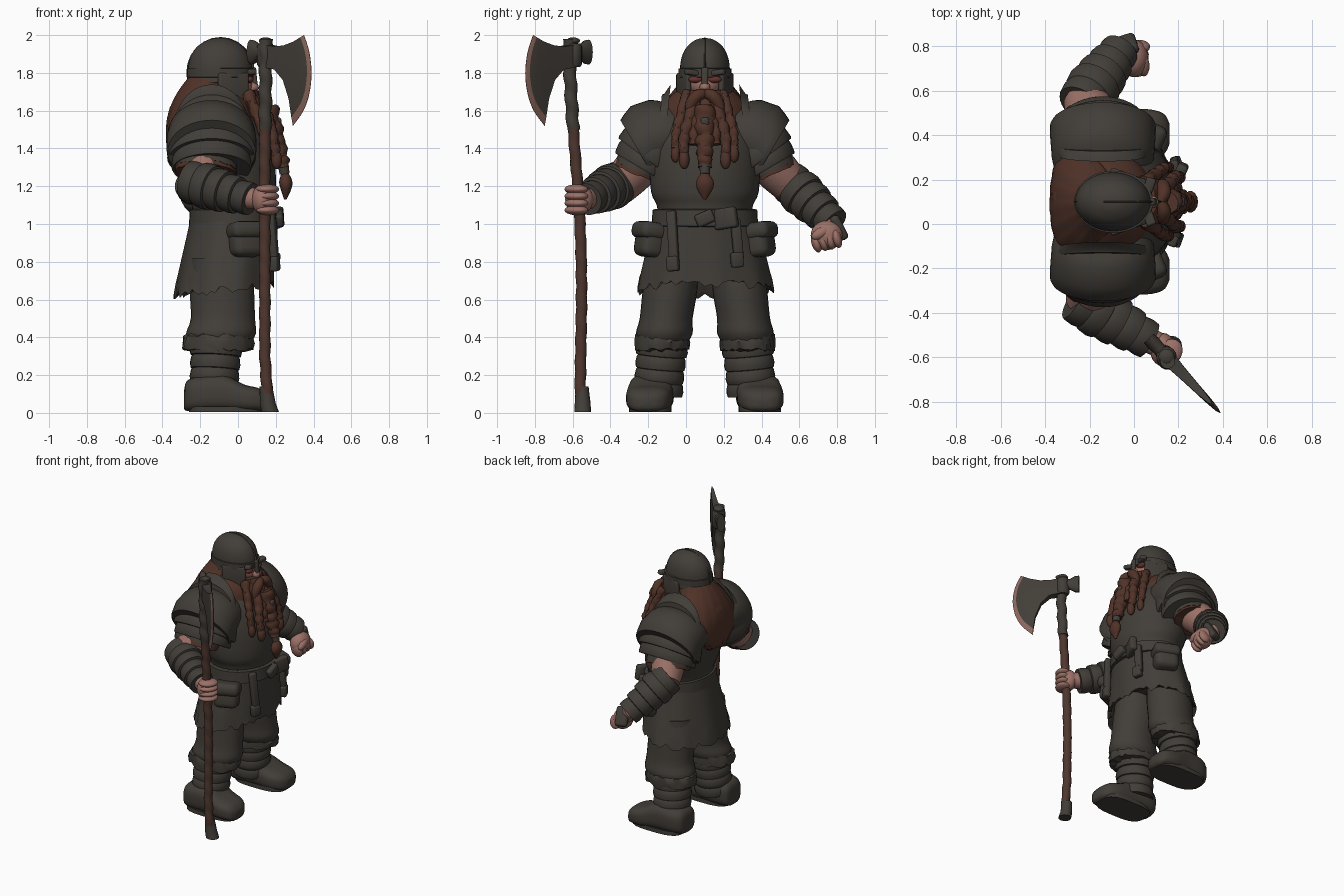
import bpy, bmesh, math, random
from mathutils import Vector, Matrix

if "Cube" in bpy.data.objects:
    bpy.data.objects.remove(bpy.data.objects["Cube"])
random.seed(4)
MID = 0.10  # the body's plane of symmetry in y (it faces +x)

def material(name, col):
    m = bpy.data.materials.new(name)
    m.diffuse_color = (*col, 1)
    m.use_nodes = True
    m.node_tree.nodes["Principled BSDF"].inputs["Base Color"].default_value = m.diffuse_color
    return m

IRON = material("dark grey leather and iron", (0.054, 0.047, 0.039))
HAIR = material("red brown hair", (0.08, 0.032, 0.021))
WOOD = material("brown wood", (0.077, 0.037, 0.027))
SKIN = material("skin", (0.33, 0.165, 0.135))
EDGE = material("blade edge", (0.25, 0.13, 0.105))
EYE = material("eye red", (0.13, 0.03, 0.025))

def finish(name, bm, *mats, angle=42):
    bmesh.ops.recalc_face_normals(bm, faces=bm.faces[:])
    me = bpy.data.meshes.new(name)
    bm.to_mesh(me)
    bm.free()
    for m in mats:
        me.materials.append(m)
    for p in me.polygons:
        p.use_smooth = True
    me.set_sharp_from_angle(angle=math.radians(angle))
    ob = bpy.data.objects.new(name, me)
    bpy.context.collection.objects.link(ob)
    return ob

def resample(s, k):
    """Catmull-Rom refinement of a section list."""
    out = []
    for i in range(len(s) - 1):
        p = [Vector(s[j]) for j in (max(i - 1, 0), i, i + 1, min(i + 2, len(s) - 1))]
        for j in range(k):
            t = j / k
            out.append(0.5 * (2 * p[1] + (p[2] - p[0]) * t + (2 * p[0] - 5 * p[1] + 4 * p[2] - p[3]) * t * t
                              + (3 * p[1] - p[0] - 3 * p[2] + p[3]) * t ** 3))
    return out + [Vector(s[-1])]

def tube(name, secs, mat, n=28, axis=None, ref=(1, 0, 0), k=1, shape=None):
    """Loft ellipses (x, y, z, half_u, half_v); shape(i, angle) -> (scale, shift along axis)."""
    secs = resample(secs, k)
    bm = bmesh.new()
    rings, cen = [], [Vector(q[:3]) for q in secs]
    for i, q in enumerate(secs):
        t = Vector(axis) if axis else cen[min(i + 1, len(cen) - 1)] - cen[max(i - 1, 0)]
        t.normalize()
        u = (Vector(ref) - t * t.dot(Vector(ref))).normalized()
        v = t.cross(u)
        ring = []
        for j in range(n):
            a = 2 * math.pi * j / n
            f, d = shape(i, a) if shape else (1, 0)
            ring.append(bm.verts.new(cen[i] + u * q[3] * f * math.cos(a) + v * q[4] * f * math.sin(a) + t * d))
        rings.append(ring)
    for r0, r1 in zip(rings, rings[1:]):
        for j in range(n):
            bm.faces.new((r0[j], r0[(j + 1) % n], r1[(j + 1) % n], r1[j]))
    for ring, c in ((rings[0], cen[0]), (rings[-1], cen[-1])):
        cv = bm.verts.new(c)
        for j in range(n):
            bm.faces.new((ring[j], ring[(j + 1) % n], cv))
    return finish(name, bm, mat)

def blob(name, loc, size, mat, rot=(0, 0, 0)):
    bm = bmesh.new()
    bmesh.ops.create_uvsphere(bm, u_segments=20, v_segments=12, radius=1)
    ob = finish(name, bm, mat)
    ob.location, ob.scale, ob.rotation_euler = loc, size, rot

def box(name, loc, size, mat, rot=(0, 0, 0), bev=0.015):
    bm = bmesh.new()
    bmesh.ops.create_cube(bm, size=1, matrix=Matrix.Diagonal((*size, 1)))
    bmesh.ops.bevel(bm, geom=bm.edges[:], offset=bev, segments=3, affect='EDGES', profile=0.5)
    ob = finish(name, bm, mat)
    ob.location, ob.rotation_euler = loc, rot

def ragged(amount, shift=0.0):
    return lambda i, a: (1 + random.uniform(-amount, amount), random.uniform(-shift, shift))

def squarish(i, a):
    return (abs(math.cos(a)) ** 3.2 + abs(math.sin(a)) ** 3.2) ** (-1 / 3.2), 0

def braid(name, pts, r0, r1):
    secs = resample(pts, 8)
    rad = [(r0 + (r1 - r0) * i / len(secs)) * (0.8 + 0.2 * abs(math.sin(i * 0.7))) for i in range(len(secs))]
    tube(name, [(*p, r, r) for p, r in zip(secs, rad)], HAIR, n=10, shape=lambda i, a: (1 + 0.1 * math.sin(2 * a + i), 0))

def banded(name, p0, p1, radii, mat):
    """Overlapping strap bands along a limb."""
    p0, p1, m = Vector(p0), Vector(p1), len(radii)
    secs = []
    for i, r in enumerate(radii):
        for f, g in ((0, 0.95), (0.12, 0.99), (0.6, 1.03), (0.95, 0.99)):
            secs.append((*p0.lerp(p1, (i + f) / m), r * g, r * g))
    tube(name, secs, mat, axis=p1 - p0)

# torso and tunic skirt
tube("torso", [(-.03, MID, 1.0, .21, .24), (-.03, MID, 1.1, .215, .255), (-.035, MID, 1.17, .235, .285),
               (-.07, MID, 1.35, .262, .295), (-.11, MID, 1.5, .245, .29), (-.14, MID, 1.58, .215, .25),
               (-.14, MID, 1.65, .17, .19), (-.12, MID, 1.72, .1, .11)], IRON, n=40, axis=(0, 0, 1), k=3)
def hem(i, a):
    w = min(i, 10) / 10
    tips = random.uniform(-.03, .015) if i in (9, 10) else 0
    return 1 + 0.015 * w * math.sin(9 * a), tips - (0.02 + 0.03 * math.cos(a)) * -w
skirt = [(-.025 - .05 * t, MID, 1.08 - .44 * t, .215 + .05 * t, .262 + .1 * t) for t in (i / 10 for i in range(11))]
tube("tunic_skirt", skirt + [(-.075, MID, .65, .24, .335), (-.07, MID, .8, .2, .27)], IRON, n=72, axis=(0, 0, 1), shape=hem)
tube("belt", [(-.025, MID, z, .215 + d, .262 + d) for z, d in ((.985, 0), (.99, .02), (1.075, .015), (1.08, 0))],
     IRON, n=40, axis=(0, 0, 1))
box("buckle", (.2, .21, 1.03), (.05, .13, .11), IRON, (.15, 0, -.4))
box("belt_knot", (.215, .1, 1.03), (.05, .1, .07), IRON, (.4, 0, 0))
for y, z, l in ((-.07, .93, .28), (.27, .92, .22)):
    box("hanging_strap", (.185, y, z), (.04, .05, l), IRON, (.08, -.05, (MID - y) * -2), .01)
    box("strap_end", (.195, y, z - l / 2), (.045, .065, .08), IRON, (.08, 0, (MID - y) * -2), .012)

for s in (-1, 1):
    Y = lambda o: MID + s * o
    # trouser leg, fur cuff, wrapped boot
    tube("trouser_leg", [(-.09, Y(.17), .82, .16, .14), (-.085, Y(.185), .65, .17, .145), (-.08, Y(.205), .5, .17, .14),
                         (-.09, Y(.215), .42, .185, .15), (-.1, Y(.22), .36, .16, .12)], IRON, axis=(0, 0, 1), k=3)
    tube("fur_cuff", [(-.105, Y(.225), z, a, b) for z, a, b in ((.43, .14, .11), (.41, .18, .14), (.37, .19, .145),
         (.335, .185, .14), (.33, .14, .11))], IRON, n=40, axis=(0, 0, 1), shape=ragged(.05, .008))
    banded("boot_shaft", (-.115, Y(.225), .37), (-.13, Y(.25), .09), (.135, .13, .128, .13), IRON)
    tube("boot_foot", [(-.285, Y(.275), .07, .05, .05), (-.27, Y(.275), .09, .09, .08), (-.2, Y(.28), .1, .115, .095),
                       (-.08, Y(.285), .105, .118, .1), (.03, Y(.295), .078, .122, .073), (.1, Y(.3), .07, .11, .064),
                       (.14, Y(.305), .06, .085, .052), (.16, Y(.305), .055, .045, .03)],
         IRON, axis=(1, 0, 0), ref=(0, 1, 0), k=3, shape=squarish)
    tube("boot_sole", [(-.06, Y(.29), z, .2, .112) for z in (.004, .035)], IRON, axis=(0, 0, 1), shape=squarish)
    # belt pouch
    box("pouch", (.04, Y(.29), .91), (.17, .13, .17), IRON, (s * .15, 0, -s * .4), .04)
    box("pouch_flap", (.043, Y(.295), .965), (.19, .145, .09), IRON, (s * .15, 0, -s * .4), .035)
    # layered pauldron over a sleeve with a brown rim
    def plate(name, secs, axis):
        e = secs[-1]
        secs = secs + [(e[0] + axis[1] * .012, e[1] + axis[2] * .012, e[2] - .006, e[3] - .006)]
        tube(name, [(-.14, Y(o), z, a, b) for o, z, a, b in secs], IRON, n=40, axis=(0, s * axis[1], axis[2]))
    plate("shoulder_flange", [(.205, 1.5, .2, .24), (.235, 1.49, .215, .2)], (0, 1, .1))
    plate("shoulder_dome", [(.1, 1.49, .2, .17), (.16, 1.487, .22, .195), (.2, 1.483, .23, .2), (.29, 1.45, .237, .202),
                            (.325, 1.41, .238, .2), (.34, 1.39, .238, .198)], (0, .85, -.5))
    plate("shoulder_plate_middle", [(.24, 1.44, .215, .175), (.275, 1.39, .23, .19), (.3, 1.35, .235, .193)], (0, .6, -.8))
    plate("shoulder_plate_lower", [(.29, 1.39, .195, .155), (.31, 1.34, .208, .17), (.325, 1.3, .212, .172)], (0, .5, -.85))
    for nm, mat, z0, z1, r in (("sleeve", IRON, 1.4, 1.285, .15), ("sleeve_rim", HAIR, 1.3, 1.268, .148)):
        tube(nm, [(-.17, Y(.355 - (z - 1.28) * .4), z, r * 1.1, r * .86) for z in (z0, (z0 + z1) / 2, z1)],
             mat, axis=(-.05, s * .4, -.9), shape=ragged(.015, .005))
    # beard braids, moustache, eyes, cheek guards
    braid("beard_braid_inner", [(.1, Y(.04), 1.67), (.16, Y(.085), 1.55), (.185, Y(.11), 1.45), (.2, Y(.11), 1.36)], .036, .028)
    braid("beard_braid_outer", [(.05, Y(.09), 1.7), (.1, Y(.125), 1.58), (.135, Y(.15), 1.48), (.15, Y(.155), 1.4)], .033, .024)
    braid("beard_strand", [(.12, Y(.02), 1.62), (.17, Y(.05), 1.52), (.19, Y(.055), 1.42)], .036, .03)
    blob("braid_tip_inner", (.205, Y(.11), 1.34), (.028, .028, .05), HAIR)
    blob("braid_tip_outer", (.155, Y(.155), 1.37), (.025, .025, .045), HAIR)
    tube("moustache", [(.12, Y(0), 1.69, .02, .025), (.135, Y(.04), 1.68, .032, .032), (.13, Y(.075), 1.63, .03, .03),
                       (.14, Y(.09), 1.56, .008, .008)], HAIR, n=12, k=3, ref=(1, 0, .1))
    blob("eye", (.062, Y(.05), 1.765), (.02, .038, .018), EYE)
    box("cheek_guard", (-.025, Y(.112), 1.725), (.17, .03, .15), IRON, (0, 0, -s * .35), .012)
    box("brow", (.062, Y(.055), 1.8), (.045, .11, .03), IRON, (s * .15, 0, -s * .35), .01)

# head, hair and helmet
blob("head", (-.08, MID, 1.71), (.14, .112, .15), HAIR)
blob("face", (-.005, MID, 1.74), (.083, .085, .07), SKIN)
blob("nose", (.08, MID, 1.725), (.03, .028, .028), SKIN)
tube("back_hair", [(-.15, MID, 1.8, .09, .1), (-.17, MID, 1.74, .12, .14), (-.21, MID, 1.66, .13, .2),
                   (-.27, MID, 1.56, .105, .24), (-.31, MID, 1.46, .07, .23), (-.325, MID, 1.38, .05, .16),
                   (-.325, MID, 1.33, .035, .08)], HAIR, n=48, axis=(0, 0, 1), k=3,
     shape=lambda i, a: (1 + .02 * math.sin(16 * a), random.uniform(-.02, .02) if i > 15 else 0))
tube("shoulder_hair", [(-.14, MID, 1.54, .235, .25), (-.14, MID, 1.62, .22, .23), (-.13, MID, 1.68, .17, .18),
                       (-.12, MID, 1.73, .1, .12)], HAIR, n=36, axis=(0, 0, 1), k=3)
tube("helmet", [(-.095, MID, z, a, a * .78) for z, a in ((1.785, .165), (1.8, .17), (1.85, .166), (1.9, .15),
     (1.94, .12), (1.965, .083), (1.98, .045), (1.984, .01))], IRON, n=36, axis=(0, 0, 1), k=3)
tube("helmet_band", [(-.092, MID, z, a, a * .79) for z, a in ((1.775, .16), (1.777, .177), (1.822, .177), (1.825, .165))],
     IRON, n=36, axis=(0, 0, 1))
tube("neck_guard", [(-.11, MID, 1.79, .15, .13), (-.12, MID, 1.75, .15, .132), (-.12, MID, 1.745, .13, .12)],
     IRON, axis=(0, 0, 1))
blob("helmet_crest", (-.092, MID, 1.8), (.182, .014, .19), IRON)
box("nose_guard", (.088, MID, 1.77), (.025, .035, .12), IRON, (0, -.1, 0), .01)
# beard and central braid
tube("beard", [(.03, MID, 1.71, .07, .1), (.06, MID, 1.64, .08, .12), (.09, MID, 1.54, .08, .11), (.13, MID, 1.45, .06, .075),
               (.16, MID, 1.38, .03, .03)], HAIR, n=40, axis=(0, 0, 1), k=3,
     shape=lambda i, a: (1 + .05 * math.sin(14 * a + i * .3), 0))
braid("central_braid", [(.15, MID, 1.62), (.19, MID, 1.48), (.22, MID, 1.38), (.238, MID, 1.3)], .064, .036)
tube("braid_clasp", [(.237, MID, 1.325, .03, .03), (.247, MID, 1.265, .026, .026)], IRON, n=12)
box("beard_ring", (.2, MID, 1.54), (.06, .045, .05), IRON)
tube("braid_tuft", [(.247, MID, 1.27, .018, .018), (.252, MID, 1.23, .034, .045), (.254, MID, 1.19, .03, .045),
                    (.25, MID, 1.13, .006, .008)], HAIR, n=14, k=3)

# arms: bare upper arm, banded bracer, hand
for sh, el, b0, b1, hand in (
        ((-.14, -.17, 1.4), (-.21, -.35, 1.2), (-.265, -.33, 1.23), (.07, -.525, 1.13), (.13, -.555, 1.13)),
        ((-.14, .37, 1.4), (-.22, .56, 1.2), (-.24, .535, 1.235), (-.06, .785, 1.0), (0, .745, .945))):
    tube("upper_arm", [(*sh, .12, .12), (*Vector(sh).lerp(Vector(el), .6), .115, .115), (*el, .1, .1)], SKIN, k=3)
    banded("bracer", b0, b1, (.112, .12, .112, .1, .087), IRON)
    tube("wrist", [(*Vector(b0).lerp(Vector(b1), .9), .06, .06), (*hand, .055, .055)], SKIN, n=16)
blob("gripping_palm", (.13, -.565, 1.13), (.058, .075, .08), SKIN)
for i in range(4):
    blob("gripping_finger", (.158, -.58, 1.073 + .037 * i), (.055, .068, .026), SKIN, (0, 0, -.7))
blob("fist_palm", (.0, .745, .94), (.065, .085, .078), SKIN)
for i in range(4):
    blob("fist_finger", (.01 + .006 * i, .69 + .036 * i, .9 + .008 * i), (.045, .026, .052), SKIN, (.3, 0, 0))
blob("fist_thumb", (.045, .71, .95), (.025, .05, .028), SKIN, (.5, 0, 0))
box("bracer_hand_guard", (-.03, .805, .98), (.09, .05, .14), IRON, (.5, 0, .3), .02)

# axe shaft, wrapped at the top, capped at the foot
def shaft(name, z0, z1, r, mat, tw):
    n = int((z1 - z0) / .02)
    secs = []
    for i in range(n + 1):
        z = z0 + (z1 - z0) * i / n
        y = -.545 - .03 * z + .015 * math.sin(z * 3.2 - 1.2)
        secs.append((.142 + .02 * max(0, .3 - z) / .3 + .008 * max(0, z - 1.3), y, z, r, r))
    tube(name, secs, mat, n=14, axis=(0, 0, 1), shape=lambda i, a: (1 + tw * math.sin(a + i * 1.1), 0))
shaft("axe_shaft", .1, 1.5, .03, WOOD, .07)
shaft("axe_wrapped_neck", 1.5, 1.98, .034, IRON, .12)
tube("axe_foot_cap", [(.148, -.55, .14, .034, .034), (.158, -.547, .05, .042, .042), (.17, -.547, .006, .046, .044)],
     IRON, n=16, axis=(0, 0, 1))
# axe head
D = Vector((.69, -.72, 0))
N = Vector((.72, .69, 0))
O = Vector((.146, -.597, 0))
def at(d, z, w=0):
    return O + D * d + N * w + Vector((0, 0, z))
tube("axe_socket", [(*at(0, z), r, r) for z, r in ((1.83, .036), (1.845, .046), (1.94, .046), (1.955, .036))], IRON, n=16)
tube("axe_poll", [(*at(d, 1.91), a, b) for d, a, b in ((0, .045, .035), (-.05, .04, .03), (-.085, .062, .033), (-.115, .066, .03))],
     IRON, n=16, ref=(0, 0, 1))
blob("shaft_top_cap", at(0, 1.97), (.036, .036, .018), IRON)
edge = resample([(.295, 2.0, 0), (.335, 1.91, 0), (.352, 1.8, 0), (.335, 1.69, 0), (.29, 1.6, 0), (.21, 1.52, 0)], 4)
us, ws = (0, .25, .5, .75, .93, 1), (.034, .026, .02, .015, .009, .001)
m, half = len(us), len(us) * len(edge)
bm = bmesh.new()
for sg in (-1, 1):
    rows = []
    for i, e in enumerate(edge):
        f = i / (len(edge) - 1)
        b, c = Vector((.01, 1.95 - .12 * f)), Vector((.16 + .035 * f, 1.915 - .065 * f))
        rows.append([bm.verts.new(at(*(b * (1 - u) ** 2 + c * 2 * u * (1 - u) + e.xy * u * u), sg * w)) for u, w in zip(us, ws)])
    for r0, r1 in zip(rows, rows[1:]):
        for j in range(m - 1):
            bm.faces.new((r0[j], r0[j + 1], r1[j + 1], r1[j])).material_index = int(j == m - 2)
bm.verts.ensure_lookup_table()
rim = [(q + j, q + j + 1, 0) for q in (0, half - m) for j in range(m - 1)]
rim += [(i * m + m - 1, i * m + 2 * m - 1, 1) for i in range(len(edge) - 1)]
for a, b, mi in rim:  # close the upper and lower rims and the cutting edge
    bm.faces.new([bm.verts[q] for q in (a, b, b + half, a + half)]).material_index = mi
finish("axe_blade", bm, IRON, EDGE)
